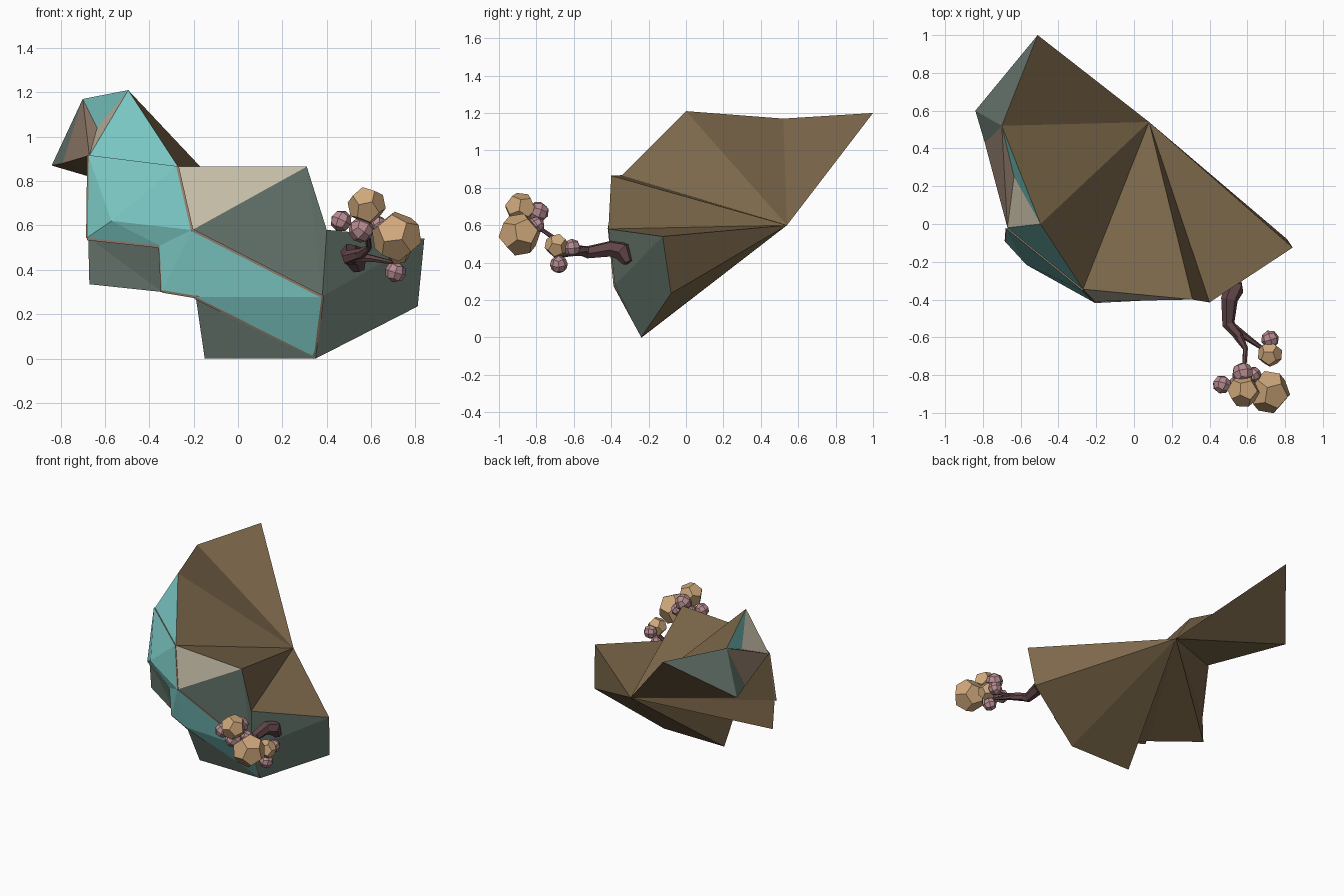
import bpy, bmesh
from mathutils import Vector

if "Cube" in bpy.data.objects:
    bpy.data.objects.remove(bpy.data.objects["Cube"])


def mat(name, r, g, b):
    m = bpy.data.materials.new(name)
    m.diffuse_color = (r, g, b, 1)
    m.use_nodes = True
    m.node_tree.nodes["Principled BSDF"].inputs["Base Color"].default_value = m.diffuse_color
    return m


TEAL = mat("teal", .22, .64, .61)
BROWN = mat("brown", .205, .14, .07)
GREY = mat("grey_green", .135, .185, .155)
CREAM = mat("cream", .58, .53, .40)
RIM = mat("rim", .31, .22, .16)
BARK = mat("bark", .12, .06, .065)
TAN = mat("tan", .62, .39, .20)
PINK = mat("pink", .47, .26, .28)


def add_mesh(name, bm, mats):
    bmesh.ops.recalc_face_normals(bm, faces=bm.faces[:])
    me = bpy.data.meshes.new(name)
    bm.to_mesh(me)
    bm.free()
    for m in mats:
        me.materials.append(m)
    ob = bpy.data.objects.new(name, me)
    bpy.context.collection.objects.link(ob)
    return ob


# Rock shell: every outline edge fans back to one shared apex
apex = Vector((.08, .54, .60))
P = {
    "top": (-.495, 0, 1.21), "side": (-.70, .52, 1.17), "back": (-.51, 1.0, 1.20),
    "wing": (-.84, .60, .87), "wing_b": (-.79, .43, .88), "left": (-.67, -.02, .915),
    "hollow": (-.635, .25, 1.04),
    "ledge_l": (-.27, -.345, .865), "ledge_r": (.31, -.40, .865), "mid": (-.205, -.41, .58),
    "step": (.40, -.415, .58), "low": (.38, -.38, .28), "right": (.84, -.125, .54),
    "right_b": (.81, -.08, .235), "foot_r": (.35, -.24, 0), "foot_l": (-.15, -.237, 0),
    "notch": (-.34, -.25, .30), "notch_r": (-.19, -.335, .275), "corner": (-.67, -.065, .335),
    "shoulder": (-.675, -.08, .545),
}
RING = ("back side top ledge_l ledge_r step right right_b foot_r foot_l "
        "notch_r notch corner shoulder left wing_b wing back").split()
FRONT = [
    ("top left ledge_l", 0), ("side hollow top", 0), ("top hollow left", 3),
    ("left hollow side", 4),
    ("ledge_l ledge_r mid", 3), ("mid ledge_r low", 2), ("ledge_r step low", 2),
    ("step right low", 2), ("low right right_b foot_r", 2),
    ("left ledge_l mid", 2), ("left mid shoulder", 2), ("shoulder mid notch", 2),
    ("shoulder notch corner", 2),
    ("mid low foot_r", 2), ("mid foot_r notch_r", 2), ("mid notch_r notch", 2),
    ("notch_r foot_r foot_l", 2),
    ("side back wing", 2), ("side wing wing_b", 2), ("side wing_b left", 4),
]
bm = bmesh.new()
V = {k: bm.verts.new(c) for k, c in P.items()}
tip = bm.verts.new(apex)
for a, b in zip(RING, RING[1:]):
    bm.faces.new((tip, V[a], V[b])).material_index = 1
for names, mi in FRONT:
    bm.faces.new([V[n] for n in names.split()]).material_index = mi
add_mesh("rock_shell", bm, [TEAL, BROWN, GREY, CREAM, RIM])

# Raised teal panel with a brown rim
outline = [P["left"], P["ledge_l"], P["mid"], P["low"], (.345, -.235, .012),
           (-.19, -.34, .28), (-.34, -.285, .305), (-.35, -.295, .51), (-.675, -.09, .545)]
bulge = (-.565, -.21, .62)
bm = bmesh.new()
front, rear = ([bm.verts.new(apex + (Vector(p) - apex) * s) for p in outline + [bulge]]
               for s in (1.008, .95))
for f in [(0, 1, 9), (1, 2, 9), (0, 9, 8), (9, 7, 8), (9, 2, 7), (2, 5, 6), (2, 6, 7),
          (2, 3, 5), (3, 4, 5)]:
    bm.faces.new([front[i] for i in f])
bm.verts.remove(rear.pop())
n = len(outline)
for i in range(n):
    j = (i + 1) % n
    bm.faces.new((front[i], front[j], rear[j], rear[i])).material_index = 1
# edging strips along the border
for i in range(1, n):
    a, b = front[i].co.copy(), front[(i + 1) % n].co.copy()
    side = (a - apex).cross(b - a).normalized() * (.011 if i in (4, 7) else .006)
    q = [bm.verts.new(c) for c in (a - side, b - side, b + side, a + side)]
    bm.faces.new(q).material_index = 1
add_mesh("front_panel", bm, [TEAL, RIM])


# Branch: tapered low-poly tubes
def branch(name, pts):
    cu = bpy.data.curves.new(name, "CURVE")
    cu.dimensions = "3D"
    cu.bevel_depth = 1
    cu.bevel_resolution = 1
    cu.use_fill_caps = True
    sp = cu.splines.new("POLY")
    sp.points.add(len(pts) - 1)
    for p, (x, y, z, r) in zip(sp.points, pts):
        p.co = (x, y, z, 1)
        p.radius = r
    sp.use_smooth = False
    cu.materials.append(BARK)
    ob = bpy.data.objects.new(name, cu)
    bpy.context.collection.objects.link(ob)


branch("stem", [(.545, -.31, .40, .028), (.53, -.335, .46, .055), (.505, -.40, .475, .045),
                (.50, -.53, .455, .034), (.56, -.60, .475, .024)])
branch("upper_twig", [(.55, -.59, .47, .026), (.59, -.66, .50, .014), (.58, -.82, .61, .010)])
branch("side_twig", [(.52, -.55, .46, .028), (.61, -.61, .45, .016), (.71, -.68, .43, .008)])


# Fruit: dodecahedra; buds: rounded cubes
def fruit(name, x, y, z, r, turn):
    ico = bmesh.new()
    bmesh.ops.create_icosphere(ico, subdivisions=1, radius=1)
    cents = [f.calc_center_median().normalized() * r for f in ico.faces]
    ico.free()
    bm = bmesh.new()
    for c in cents:
        bm.verts.new(c)
    bmesh.ops.convex_hull(bm, input=bm.verts[:])
    bmesh.ops.dissolve_limit(bm, angle_limit=.05, verts=bm.verts[:], edges=bm.edges[:])
    ob = add_mesh(name, bm, [TAN])
    ob.location = (x, y, z)
    ob.rotation_euler = (turn, turn * .6, turn * 1.4)


def bud(name, x, y, z, r, turn):
    bm = bmesh.new()
    bmesh.ops.create_cube(bm, size=1)
    bmesh.ops.subdivide_edges(bm, edges=bm.edges[:], cuts=1, use_grid_fill=True)
    for v in bm.verts:
        v.co = v.co.normalized() * r
    ob = add_mesh(name, bm, [PINK])
    ob.location = (x, y, z)
    ob.rotation_euler = (turn * .3, turn * .2, turn)


for i, f in enumerate([(.715, -.89, .55, .115), (.58, -.885, .69, .087),
                       (.72, -.69, .49, .067)]):
    fruit(f"fruit_{i + 1}", *f, .4 + i)
for i, f in enumerate([(.72, -.61, .48, .048), (.71, -.68, .39, .048), (.465, -.85, .62, .05),
                       (.575, -.79, .67, .058), (.555, -.85, .58, .058), (.63, -.80, .60, .045)]):
    bud(f"bud_{i + 1}", *f, .3 + i * .5)
